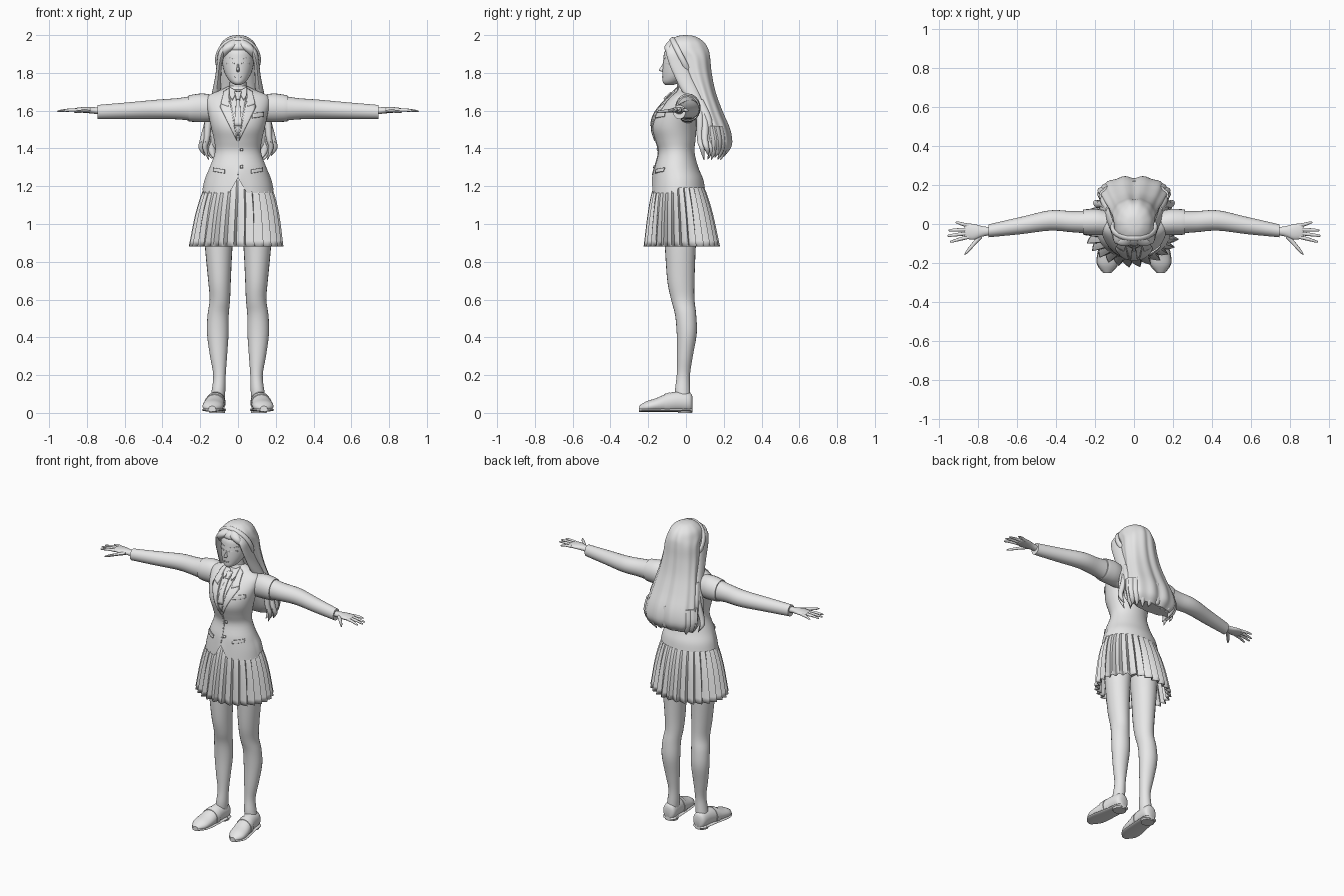
import bpy, bmesh, math, random
from mathutils import Vector
from mathutils.bvhtree import BVHTree

random.seed(4)
grey = bpy.data.materials.new("plain grey")
grey.diffuse_color = (0.8, 0.8, 0.8, 1)


def finish(name, bm, angle=40, thick=0):
    bmesh.ops.recalc_face_normals(bm, faces=bm.faces)
    me = bpy.data.meshes.new(name)
    bm.to_mesh(me)
    bm.free()
    ob = bpy.data.objects.new(name, me)
    bpy.context.collection.objects.link(ob)
    me.materials.append(grey)
    bpy.ops.object.select_all(action='DESELECT')
    ob.select_set(True)
    bpy.context.view_layer.objects.active = ob
    bpy.ops.object.shade_smooth_by_angle(angle=math.radians(angle))
    if thick:
        m = ob.modifiers.new("thickness", 'SOLIDIFY')
        m.thickness = thick
        m.offset = 0
    return ob


def spline(rings, steps):
    """Smooth rows through the given cross-sections."""
    out = []
    for i in range(len(rings) - 1):
        p = [rings[max(i - 1, 0)], rings[i], rings[i + 1], rings[min(i + 2, len(rings) - 1)]]
        for s in range(steps):
            t = s / steps
            out.append([0.5 * (2 * b + (c - a) * t + (2 * a - 5 * b + 4 * c - d) * t * t
                               + (3 * b - a - 3 * c + d) * t ** 3) for a, b, c, d in zip(*p)])
    return out + [list(rings[-1])]


def loft(name, rings, axis='z', n=24, steps=4, mod=None, cap=True, move=None, angle=40, thick=0):
    """Ring = (position on axis, centre 1, centre 2, radius 1, radius 2)."""
    bm = bmesh.new()
    rows, data = [], spline(rings, steps)
    for k, (t, c1, c2, r1, r2) in enumerate(data):
        row = []
        for i in range(n):
            a = 2 * math.pi * i / n
            s = mod(i, a, k / (len(data) - 1)) if mod else 1
            p, q = c1 + max(r1, .001) * s * math.cos(a), c2 + max(r2, .001) * s * math.sin(a)
            co = Vector({'z': (p, q, t), 'x': (t, p, q), 'y': (p, t, q)}[axis])
            row.append(bm.verts.new(move(co) if move else co))
        rows.append(row)
    for r, s in zip(rows, rows[1:]):
        for i in range(n):
            j = (i + 1) % n
            bm.faces.new((r[i], r[j], s[j], s[i]))
    if cap:
        bm.faces.new(rows[0])
        bm.faces.new(rows[-1])
    return finish(name, bm, angle, thick)


def patch(name, tree, corners, off=.004, thick=.008, n=8):
    """Cloth plate laid on the front of a body; corners are (x, z) in order."""
    a, b, c, d = [Vector(p) for p in corners]
    bm = bmesh.new()
    grid = []
    for i in range(n + 1):
        row = []
        for j in range(n + 1):
            u, v = i / n, j / n
            p = a.lerp(b, u).lerp(d.lerp(c, u), v)
            hit = tree.ray_cast(Vector((p.x, -1, p.y)), Vector((0, 1, 0)))[0]
            row.append(bm.verts.new((p.x, (hit.y if hit else -.03) - off, p.y)))
        grid.append(row)
    for i in range(n):
        for j in range(n):
            bm.faces.new((grid[i][j], grid[i + 1][j], grid[i + 1][j + 1], grid[i][j + 1]))
    return finish(name, bm, 40, thick)


def tree_of(ob):
    return BVHTree.FromPolygons([v.co for v in ob.data.vertices], [p.vertices for p in ob.data.polygons])


# Jacket body with a cutaway front hem
def hem(co):
    if co.z < 1.30 and co.y < -.05:
        w = (1.30 - co.z) / .11
        co.z += w * (-.025 + .08 * max(0, 1 - abs(co.x) / .045))
    return co


jacket = loft("jacket", [
    (1.19, 0, -.04, .187, .14), (1.24, 0, -.042, .175, .132), (1.30, 0, -.05, .15, .115),
    (1.38, 0, -.05, .122, .095), (1.44, 0, -.055, .126, .105), (1.51, 0, -.062, .142, .118),
    (1.58, 0, -.05, .157, .115), (1.64, 0, -.03, .167, .09), (1.68, 0, -.015, .155, .065),
    (1.71, 0, 0, .09, .052), (1.73, 0, 0, .05, .045)], n=72, move=hem, cap=False)
chest = tree_of(jacket)

# Shirt front, tie, lapels, pockets and buttons
patch("shirt_front", chest, [(-.05, 1.71), (.05, 1.71), (.004, 1.47), (-.004, 1.47)], .001, .003)
patch("tie", chest, [(-.008, 1.67), (.008, 1.67), (.02, 1.52), (-.02, 1.52)], .006)
patch("tie_knot", chest, [(-.018, 1.695), (.018, 1.695), (.01, 1.66), (-.01, 1.66)], .012, .016)
patch("front_edge", chest, [(-.003, 1.46), (.003, 1.46), (.003, 1.26), (-.003, 1.26)], .002, .004)
for s, side in ((1, "left"), (-1, "right")):
    patch(side + "_lapel", chest, [(s * .055, 1.71), (s * .095, 1.62), (s * .004, 1.44), (s * .02, 1.52)])
    patch(side + "_jacket_collar", chest,
          [(s * .045, 1.72), (s * .075, 1.70), (s * .09, 1.635), (s * .05, 1.62)], .007)
    patch(side + "_shirt_collar", chest,
          [(s * .005, 1.70), (s * .045, 1.725), (s * .045, 1.68), (s * .03, 1.655)], .008)
    patch(side + "_pocket_flap", chest,
          [(s * .07, 1.288), (s * .13, 1.298), (s * .13, 1.278), (s * .07, 1.268)])
patch("breast_pocket", chest, [(.075, 1.585), (.135, 1.592), (.135, 1.568), (.075, 1.56)])
for z in (1.40, 1.31):
    patch("button", chest, [(.012, z), (.026, z), (.026, z - .014), (.012, z - .014)], .005, .008, 2)


# Pleated skirt and hips
def pleats(i, a, u):
    return 1 + (.03 + .11 * u) * ((i % 4) / 3 - .6)


loft("skirt", [(1.25, 0, -.04, .145, .105), (1.17, 0, -.037, .182, .138), (1.05, -.004, -.03, .212, .165),
               (.88, -.01, -.022, .236, .19)], n=112, mod=pleats, cap=False, angle=25, thick=.004)
loft("hips", [(1.24, 0, -.035, .12, .085), (1.14, 0, -.03, .165, .11), (1.05, 0, -.025, .165, .11),
              (.99, 0, -.025, .11, .08)])

SHOE = [(.035, .11, .05, .02, .035), (.02, .11, .055, .042, .052), (-.04, .115, .058, .047, .055),
        (-.10, .122, .05, .051, .052), (-.16, .13, .04, .056, .037), (-.21, .135, .032, .05, .029),
        (-.25, .137, .024, .018, .012)]


def mirror(rings, s, slot):
    """Flip the x value of every ring."""
    return [tuple(s * v if k == slot else v for k, v in enumerate(r)) for r in rings]


def flat_bottom(co):
    co.z = max(co.z, .012)
    return co


for s, side in ((1, "left"), (-1, "right")):
    # Leg
    loft(side + "_leg", mirror([
        (1.12, .08, -.03, .085, .095), (1.0, .097, -.03, .082, .09), (.88, .102, -.03, .073, .082),
        (.70, .098, -.027, .06, .072), (.60, .096, -.017, .054, .062), (.52, .105, -.002, .056, .056),
        (.42, .107, .004, .057, .053), (.30, .103, -.006, .045, .042), (.20, .098, -.014, .033, .035),
        (.12, .103, -.018, .036, .04), (.06, .11, -.015, .038, .04)], s, 1))
    # Shoe with sole, heel and strap
    loft(side + "_shoe", mirror(SHOE, s, 1), 'y', move=flat_bottom)
    loft(side + "_sole", mirror([(y, x, .016, rx + .004, .01) for y, x, z, rx, rz in SHOE], s, 1), 'y')
    loft(side + "_heel", mirror([(0, .11, -.005, .042, .038), (.022, .112, -.005, .045, .04)], s, 1))
    loft(side + "_shoe_strap", mirror([(-.085, .12, .052, .054, .057), (-.115, .124, .047, .056, .053)], s, 1),
         'y', move=flat_bottom)
    # Sleeve and shoulder seam
    loft(side + "_sleeve", mirror([
        (.10, 0, 1.60, .06, .07), (.17, .01, 1.615, .062, .073), (.24, .01, 1.612, .058, .066),
        (.32, .012, 1.61, .054, .056), (.43, .018, 1.607, .052, .051), (.58, -.008, 1.6, .044, .044),
        (.745, -.035, 1.593, .033, .037)], s, 0), 'x')
    loft(side + "_shoulder_cap", mirror([
        (.14, .005, 1.613, .062, .072), (.19, .01, 1.615, .067, .076), (.24, .01, 1.613, .066, .072),
        (.262, .01, 1.612, .063, .068)], s, 0), 'x')
    # Hand, fingers and thumb
    loft(side + "_hand", mirror([
        (.73, -.036, 1.598, .02, .018), (.775, -.038, 1.602, .026, .017), (.82, -.04, 1.604, .04, .015),
        (.86, -.037, 1.603, .038, .011), (.868, -.037, 1.603, .032, .006)], s, 0), 'x')
    for base, tip_x, tip_y in ((-.066, .943, -.09), (-.047, .957, -.06), (-.028, .951, -.032), (-.009, .915, .008)):
        mid = (base + tip_y) / 2
        loft(side + "_finger", mirror([
            (.845, base, 1.603, .010, .010), ((.845 + tip_x) / 2, mid, 1.603, .009, .008),
            (tip_x - .008, tip_y, 1.598, .006, .005), (tip_x, tip_y, 1.597, .002, .002)], s, 0), 'x', 10, 3)
    loft(side + "_thumb", mirror([
        (.78, -.055, 1.60, .018, .011), (.82, -.10, 1.598, .015, .009), (.855, -.14, 1.594, .011, .007),
        (.868, -.155, 1.593, .003, .003)], s, 0), 'x', 10, 3)

# Head, neck, nose and facial features
face = loft("face", [
    (1.735, 0, -.09, .012, .018), (1.75, 0, -.075, .038, .047), (1.78, 0, -.054, .061, .07),
    (1.82, 0, -.034, .077, .09), (1.87, 0, -.02, .086, .1), (1.92, 0, -.01, .084, .1),
    (1.97, 0, 0, .05, .06)], n=32)
loft("neck", [(1.62, 0, -.005, .06, .05), (1.70, 0, 0, .046, .044), (1.80, 0, -.015, .043, .045)])
loft("nose", [(1.85, 0, -.118, .004, .005), (1.825, 0, -.125, .007, .012), (1.815, 0, -.128, .009, .016),
              (1.806, 0, -.122, .006, .006)], n=12)
ft = tree_of(face)
patch("mouth", ft, [(-.018, 1.781), (.018, 1.781), (.013, 1.776), (-.013, 1.776)], .001, .004)
for s, side in ((1, "left"), (-1, "right")):
    patch(side + "_eyelid", ft, [(s * .02, 1.853), (s * .062, 1.856), (s * .062, 1.848), (s * .02, 1.847)], .001, .004)
    patch(side + "_eyebrow", ft, [(s * .018, 1.878), (s * .065, 1.882), (s * .065, 1.877), (s * .018, 1.874)], .001, .003)


# Long hair with grooves that deepen downwards and a parting at the back
def grooves(i, a, u):
    back = math.exp(-((a - math.pi / 2) / .16) ** 2)
    return 1 + u * (.035 * math.sin(11 * a) - .13 * back)


loft("long_hair", [
    (2.0, 0, 0, .004, .004), (1.993, 0, 0, .045, .05), (1.965, 0, 0, .083, .095), (1.925, 0, .005, .101, .116),
    (1.88, 0, .036, .109, .094), (1.80, 0, .052, .117, .086), (1.70, 0, .083, .13, .075),
    (1.60, 0, .114, .15, .08), (1.50, 0, .146, .168, .09), (1.42, 0, .165, .172, .08),
    (1.37, 0, .165, .14, .05)], n=96, mod=grooves)

# Loose tips along the lower hair
for k in range(13):
    a = math.pi * (k / 12 * 1.3 - .15)
    x, y = .15 * math.cos(a), .16 + .055 * math.sin(a)
    low = 1.335 + .04 * random.random()
    loft("hair_tip", [(1.52, x, y - .015, .03, .022), (1.44, x * 1.08, y, .03, .02),
                      (1.38, x * 1.03, y - .005, .018, .014), (low, x * .93, y - .02, .002, .002)], n=10, steps=3)

for s, side in ((1, "left"), (-1, "right")):
    # Locks that frame the face and hang beside the waist
    loft(side + "_face_lock", mirror([
        (1.955, .05, -.06, .02, .03), (1.91, .083, -.065, .02, .04), (1.85, .098, -.045, .014, .045),
        (1.78, .105, -.015, .016, .045), (1.70, .115, .025, .022, .045), (1.62, .135, .07, .02, .03)], s, 1), n=16)
    for x, y, low in ((.195, .10, 1.36), (.175, .075, 1.34), (.165, .12, 1.35)):
        loft(side + "_side_lock", mirror([
            (1.66, .125, .07, .02, .025), (1.55, .155, y, .02, .02), (1.45, x - .01, y, .016, .018),
            (1.40, x, y + .01, .013, .014), (low, x - .02, y + .02, .002, .002)], s, 1), n=10)
    # Swept fringe below the band
    loft(side + "_fringe", mirror([
        (1.975, .02, -.065, .02, .02), (1.945, .04, -.09, .035, .022), (1.915, .063, -.09, .026, .02),
        (1.88, .083, -.07, .006, .012)], s, 1), n=14)

# Headband
bpy.ops.mesh.primitive_torus_add(major_radius=.12, minor_radius=.012, major_segments=48, minor_segments=10,
                                 location=(0, -.018, 1.87), rotation=(math.radians(117), 0, 0))
band = bpy.context.object
band.name = "headband"
band.scale = (.92, 1, 1.3)
band.data.materials.append(grey)
bpy.ops.object.shade_smooth_by_angle(angle=math.radians(40))
